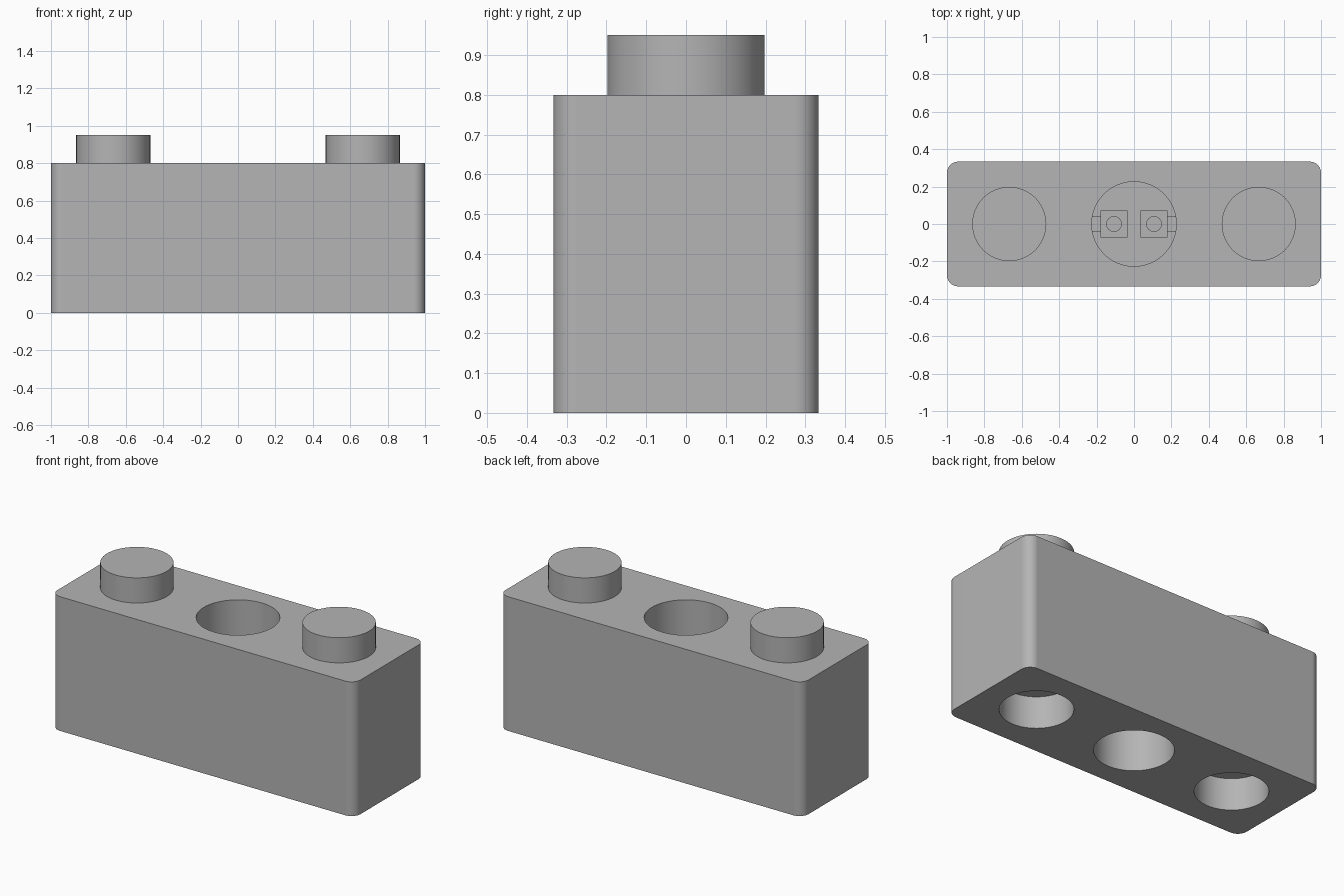
import bpy, bmesh, math

if "Cube" in bpy.data.objects:
    bpy.data.objects.remove(bpy.data.objects["Cube"])

W, D, H = 2.0, 0.667, 0.8
PITCH = 0.667

grey = bpy.data.materials.new("light_grey")
grey.diffuse_color = (0.46, 0.46, 0.46, 1)
grey.use_nodes = True
grey.node_tree.nodes["Principled BSDF"].inputs["Base Color"].default_value = grey.diffuse_color


def make(name, bm, smooth=True):
    bmesh.ops.recalc_face_normals(bm, faces=bm.faces)
    me = bpy.data.meshes.new(name)
    bm.to_mesh(me)
    bm.free()
    ob = bpy.data.objects.new(name, me)
    bpy.context.collection.objects.link(ob)
    me.materials.append(grey)
    if smooth:
        finish(ob)
    return ob


def finish(ob):
    bpy.ops.object.select_all(action='DESELECT')
    ob.select_set(True)
    bpy.context.view_layer.objects.active = ob
    bpy.ops.object.shade_smooth_by_angle(angle=math.radians(35))


def prism(name, outline, z0, z1, smooth=True):
    bm = bmesh.new()
    face = bm.faces.new([bm.verts.new((x, y, z0)) for x, y in outline])
    ext = bmesh.ops.extrude_face_region(bm, geom=[face])["geom"]
    verts = [v for v in ext if isinstance(v, bmesh.types.BMVert)]
    bmesh.ops.translate(bm, verts=verts, vec=(0, 0, z1 - z0))
    return make(name, bm, smooth)


def circle(cx, r, n=64):
    return [(cx + r * math.cos(2 * math.pi * i / n),
             r * math.sin(2 * math.pi * i / n)) for i in range(n)]


def rounded_rect(w, d, r, n=8):
    pts = []
    for k, (sx, sy) in enumerate(((1, 1), (-1, 1), (-1, -1), (1, -1))):
        for i in range(n + 1):
            a = math.pi / 2 * (k + i / n)
            pts.append((sx * (w / 2 - r) + r * math.cos(a),
                        sy * (d / 2 - r) + r * math.sin(a)))
    return pts


def rect(x0, x1, hy):
    return [(x0, -hy), (x1, -hy), (x1, hy), (x0, hy)]


def cut(ob, cutter):
    mod = ob.modifiers.new("hole", 'BOOLEAN')
    mod.operation = 'DIFFERENCE'
    mod.solver = 'EXACT'
    mod.object = cutter
    bpy.context.view_layer.objects.active = ob
    bpy.ops.object.modifier_apply(modifier=mod.name)
    bpy.data.objects.remove(cutter)


# Block with rounded upright corners, three sockets below and a well on top
FLOOR = 0.54
body = prism("block_body", rounded_rect(W, D, 0.06), 0, H, False)
for x, r, depth in ((-PITCH, 0.196, 0.19), (0, 0.212, 0.26), (PITCH, 0.196, 0.19)):
    cut(body, prism("socket_cutter", circle(x, r), -0.1, depth, False))
cut(body, prism("well_cutter", circle(0, 0.226), FLOOR, H + 0.1, False))
finish(body)
weighted = body.modifiers.new("even_shading", 'WEIGHTED_NORMAL')
weighted.keep_sharp = True

for side, s in (("left", -1), ("right", 1)):
    # Stud on top
    prism(side + "_stud", circle(s * PITCH, 0.198), H - 0.01, 0.95)
    # Small contact in the well: square pad with a round hole, and its tab
    pad = prism(side + "_contact_pad", rect(s * 0.107 - 0.073, s * 0.107 + 0.073, 0.073),
                FLOOR - 0.01, FLOOR + 0.05, False)
    cut(pad, prism("pad_cutter", circle(s * 0.107, 0.04, 32), FLOOR + 0.02, FLOOR + 0.1, False))
    finish(pad)
    x0, x1 = sorted((s * 0.17, s * 0.228))
    prism(side + "_contact_tab", rect(x0, x1, 0.043), FLOOR - 0.01, FLOOR + 0.03)
